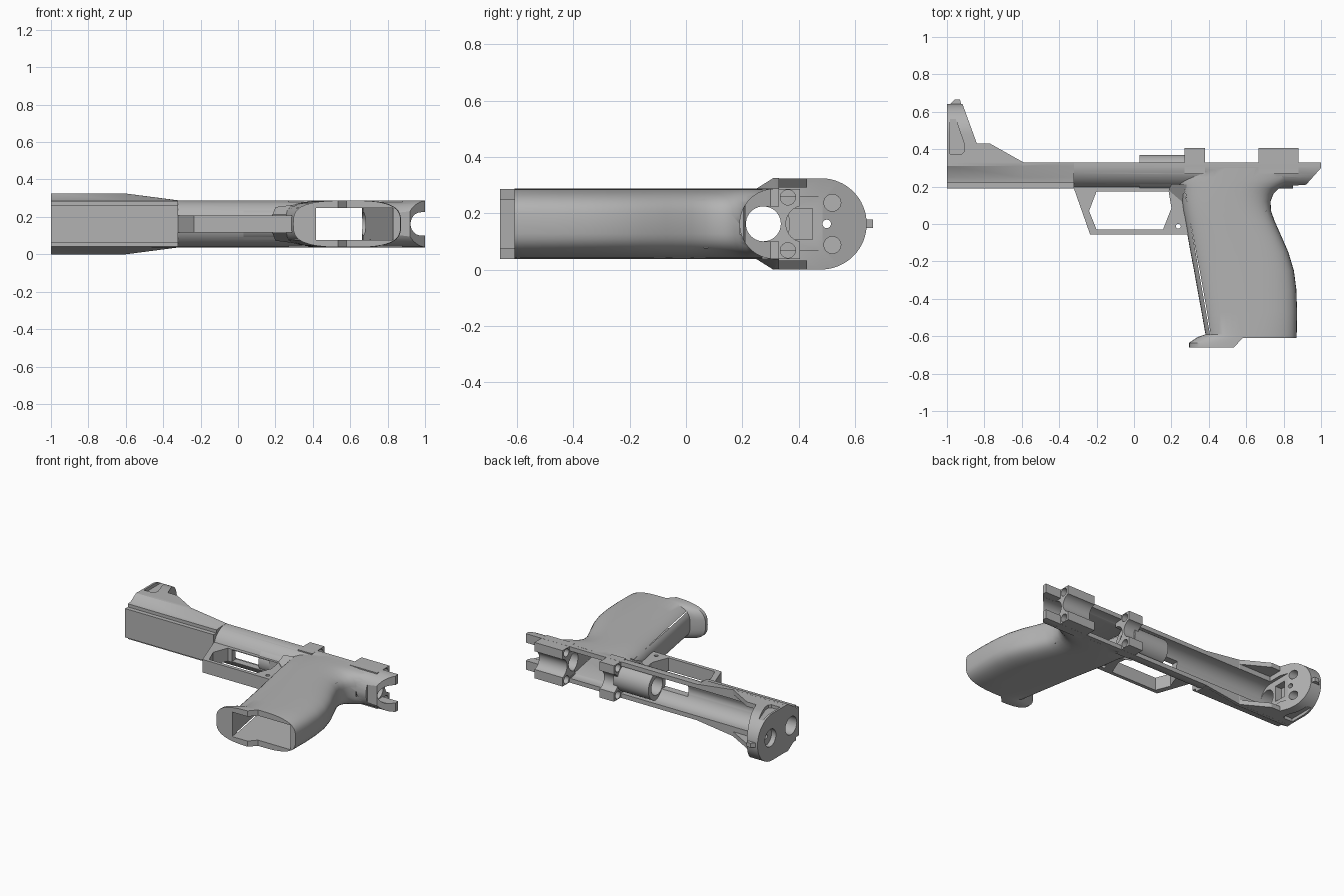
import bpy, math
from mathutils import Vector

cube = bpy.data.objects.get("Cube")
if cube:
    bpy.data.objects.remove(cube, do_unlink=True)

MID = 0.1625  # height of the symmetry plane

grey = bpy.data.materials.new("satin grey")
grey.use_nodes = True
colour = (0.45, 0.45, 0.45, 1)
grey.diffuse_color = colour
grey.node_tree.nodes["Principled BSDF"].inputs["Base Color"].default_value = colour


def loft(name, rings):
    """Skin equal-length rings of points and cap both ends."""
    n = len(rings[0])
    verts = [p for ring in rings for p in ring]
    faces = [(r * n + i, r * n + (i + 1) % n, (r + 1) * n + (i + 1) % n, (r + 1) * n + i)
             for r in range(len(rings) - 1) for i in range(n)]
    faces += [tuple(range(n))[::-1], tuple(range(len(verts) - n, len(verts)))]
    mesh = bpy.data.meshes.new(name)
    mesh.from_pydata(verts, [], faces)
    mesh.materials.append(grey)
    obj = bpy.data.objects.new(name, mesh)
    bpy.context.collection.objects.link(obj)
    bpy.context.view_layer.objects.active = obj
    for o in bpy.context.selected_objects:
        o.select_set(False)
    obj.select_set(True)
    bpy.ops.object.mode_set(mode='EDIT')
    bpy.ops.mesh.select_all(action='SELECT')
    bpy.ops.mesh.normals_make_consistent(inside=False)
    bpy.ops.object.mode_set(mode='OBJECT')
    return obj


def side_prism(name, pts, half):
    """Side outline (x, y) extruded evenly about the symmetry plane."""
    return loft(name, [[(x, y, z) for x, y in pts] for z in (-half, half)])


def long_prism(name, pts, a, b):
    """Cross-section (y, z) extruded along x."""
    return loft(name, [[(x, y, z) for y, z in pts] for x in (a, b)])


def box(name, x0, x1, y0, y1, half):
    return side_prism(name, [(x0, y0), (x1, y0), (x1, y1), (x0, y1)], half)


def circle(cy, cz, r, n=40):
    return [(cy + r * math.cos(2 * math.pi * i / n), cz + r * math.sin(2 * math.pi * i / n))
            for i in range(n)]


def rod(name, cy, cz, r, a, b):
    return long_prism(name, circle(cy, cz, r), a, b)


def u_shape(cy, r, top, n=32):
    """Half-round bottom with straight walls up to top."""
    arc = [(cy - r * math.sin(math.pi * i / n), r * math.cos(math.pi * i / n)) for i in range(n + 1)]
    return [(top, r)] + arc + [(top, -r)]


def combine(target, tool, op):
    mod = target.modifiers.new(op, 'BOOLEAN')
    mod.operation, mod.solver, mod.object = op, 'EXACT', tool
    bpy.context.view_layer.objects.active = target
    bpy.ops.object.modifier_apply(modifier=mod.name)
    bpy.data.objects.remove(tool, do_unlink=True)


def add(target, tool):
    combine(target, tool, 'UNION')


def cut(target, tool):
    combine(target, tool, 'DIFFERENCE')


# Rear body: round-bottomed beam
frame = long_prism("frame", u_shape(0.315, 0.125, 0.33), -0.34, 1.0)

# Grip: rounded sections stacked along y as (y, front x, rear x)
stations = [(0.30, 0.24, 0.90), (0.25, 0.22, 0.89), (0.215, 0.225, 0.83), (0.19, 0.24, 0.775),
            (0.16, 0.248, 0.745), (0.12, 0.255, 0.73), (0.07, 0.262, 0.733), (0.02, 0.272, 0.75),
            (-0.07, 0.288, 0.79), (-0.15, 0.302, 0.825), (-0.25, 0.321, 0.855),
            (-0.35, 0.339, 0.868), (-0.47, 0.361, 0.872), (-0.59, 0.382, 0.87),
            (-0.605, 0.34, 0.87), (-0.635, 0.295, 0.87), (-0.66, 0.295, 0.87)]


def grip_ring(y, x0, x1, n=48):
    ring = []
    for i in range(n):
        c, s = math.cos(2 * math.pi * i / n), math.sin(2 * math.pi * i / n)
        ring.append(((x0 + x1) / 2 + (x1 - x0) / 2 * math.copysign(abs(c) ** 0.7, c), y,
                     0.1248 * math.copysign(abs(s) ** 0.62, s)))
    return ring


grip = loft("grip", [grip_ring(*s) for s in stations])
cut(grip, side_prism("heel_cut", [(0.58, -0.61), (0.53, -0.665), (0.53, -0.8), (1, -0.8), (1, -0.61)], 0.3))
add(frame, grip)


# Front block: chamfered sections that widen towards the nose
def nose_ring(x, w):
    half = [(0.33, w), (0.31, w), (0.25, 0.125), (0.22, 0.122), (0.22, 0.1), (0.19, 0.1)]
    return [(x, y, z) for y, z in half] + [(x, y, -z) for y, z in reversed(half)]


add(frame, loft("nose", [nose_ring(-1, 0.1625), nose_ring(-0.6, 0.1625), nose_ring(-0.32, 0.126)]))

# Upright end plate: round-topped section trimmed to a sloping side outline
plate_section = [(0.315, 0.162)] + [(0.48 + 0.162 * math.sin(math.pi * i / 32),
                 0.162 * math.cos(math.pi * i / 32)) for i in range(33)] + [(0.315, -0.162)]
plate = long_prism("end_plate", plate_section, -0.999, -0.55)
combine(plate, side_prism("plate_outline", [(-1.01, 0.3), (-1.01, 0.65), (-0.92, 0.65), (-0.84, 0.43),
        (-0.77, 0.43), (-0.59, 0.329), (-0.59, 0.3)], 0.3), 'INTERSECT')
add(plate, side_prism("top_tab", [(-0.99, 0.6), (-0.99, 0.635), (-0.96, 0.665), (-0.93, 0.665),
                                  (-0.915, 0.6)], 0.015))
add(frame, plate)

# Long channel, sloping tail and grip well
cut(frame, long_prism("front_channel", u_shape(0.31, 0.095, 0.5), -0.86, 0.27))
cut(frame, box("plate_clearance", -0.84, -0.55, 0.331, 0.5, 0.13))
cut(frame, long_prism("rear_channel", u_shape(0.31, 0.095, 0.5), 0.38, 0.66))
cut(frame, side_prism("grip_well", [(0.425, -0.7), (0.845, -0.7), (0.662, 0.32), (0.662, 0.5),
                                    (0.29, 0.5), (0.268, 0.2)], 0.085))
cut(frame, side_prism("tail_slope", [(1.05, 0.356), (0.92, 0.21), (0.85, 0.205), (0.85, 0.1),
                                     (1.05, 0.1)], 0.3))
cut(frame, box("lever_slot", -0.17, 0.12, 0.1, 0.3, 0.04))

# Sleeve and the two raised lugs
add(frame, rod("sleeve", 0.275, 0, 0.095, 0.03, 0.3))
for x0, x1 in ((0.27, 0.38), (0.665, 0.88)):
    lug = box("lug", x0, x1, 0.27, 0.405, 0.1245)
    cut(lug, rod("saddle", 0.42, 0, 0.065, x0 - 0.1, x1 + 0.1))
    for side in (-1, 1):
        cut(lug, rod("lug_hole", 0.362, side * 0.094, 0.027, x0 - 0.1, x1 + 0.1))
    add(frame, lug)

# Bore along the whole length, open above the tail
cut(frame, rod("bore", 0.275, 0, 0.062, -1.2, 1.2))
cut(frame, box("tail_opening", 0.88, 1.2, 0.275, 0.5, 0.0625))

# End plate holes, notch and side pockets
cut(frame, rod("centre_hole", 0.5, 0, 0.015, -1.2, -0.7))
cut(frame, rod("front_recess", 0.5, 0, 0.06, -1.2, -0.965))
for side in (-1, 1):
    cut(frame, rod("plate_hole", 0.52, side * 0.075, 0.03, -0.95, -0.7))
    pocket = side_prism("pocket", [(-0.985, 0.375), (-0.985, 0.61), (-0.97, 0.61), (-0.905, 0.42),
                                   (-0.905, 0.39), (-0.92, 0.375)], 0.03)
    pocket.location.z = side * 0.17
    bpy.context.view_layer.update()
    cut(frame, pocket)
cut(frame, box("plate_notch", -0.91, -0.7, 0.36, 0.45, 0.055))

# Finger guard: a flat loop with a six-sided window
guard = side_prism("finger_guard", [(-0.33, 0.215), (-0.235, -0.055), (0.29, -0.055), (0.27, 0.17),
                                    (0.28, 0.215), (-0.2, 0.215)], 0.045)
cut(guard, side_prism("guard_window", [(-0.2, 0.175), (-0.24, 0.07), (-0.2, -0.03), (0.155, -0.03),
                                       (0.2, 0.085), (0.185, 0.175)], 0.3))
cut(guard, side_prism("guard_pin_hole", [(x + 0.237, y - 0.012) for x, y in circle(0, 0, 0.013, 20)], 0.3))
cut(guard, box("slot_relief", -0.17, 0.12, 0.17, 0.3, 0.04))
cut(guard, rod("channel_relief", 0.31, 0, 0.11, -1, 1))

# Flared root where the guard meets the grip
root = loft("guard_root", [[(x, y, s * w) for x, y, w in ((0.185, 0.18, 0.05), (0.28, 0.1, 0.05),
            (0.28, 0.21, 0.1), (0.2, 0.215, 0.09))] for s in (-1, 1)])
cut(root, rod("root_relief", 0.31, 0, 0.11, -1, 1))
cut(root, side_prism("well_relief", [(0.29, -0.1), (0.268, 0.2), (0.268, 0.4), (0.6, 0.4), (0.6, -0.1)], 0.085))

# Lift onto the ground and smooth the rounded surfaces
for obj in (frame, guard, root):
    for v in obj.data.vertices:
        v.co += Vector((0, 0, MID))
    for o in bpy.context.selected_objects:
        o.select_set(False)
    obj.select_set(True)
    bpy.context.view_layer.objects.active = obj
    bpy.ops.object.shade_smooth_by_angle(angle=math.radians(28))
